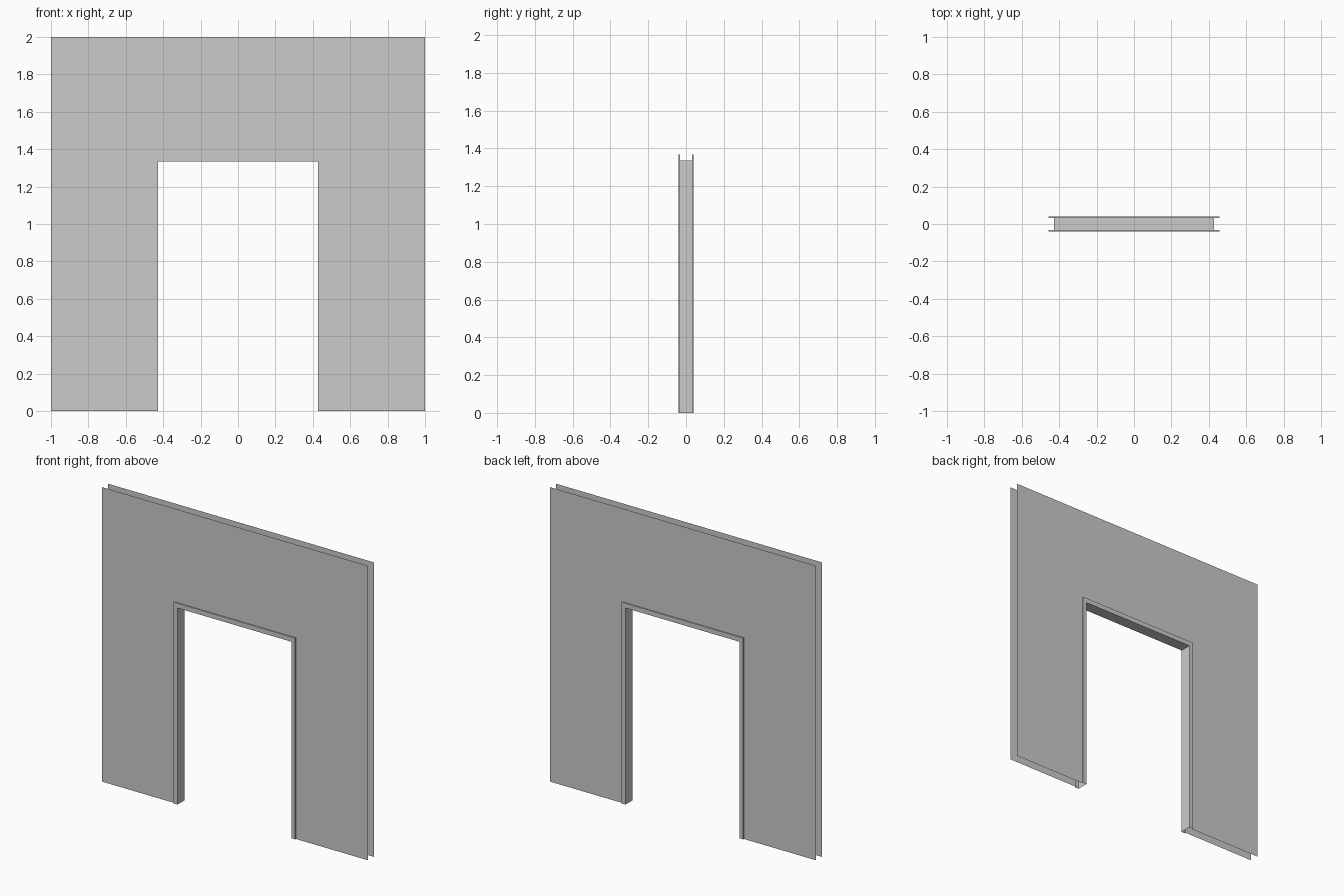
import bpy, bmesh

if "Cube" in bpy.data.objects:
    bpy.data.objects.remove(bpy.data.objects["Cube"])

WALL_Y, TRIM_Y = 0.031, 0.039      # half depths of wall sheets and raised trim
OUTER = (1.0, 2.0)                 # half width, height
LIP = (0.456, 1.367)
OPENING = (0.428, 1.335)


def arch_loft(name, loops):
    """Join a row of U-shaped outlines, each (half width, height, y)."""
    bm = bmesh.new()
    rows = [[bm.verts.new(p) for p in ((-w, y, 0), (-w, y, h), (w, y, h), (w, y, 0))]
            for w, h, y in loops]
    for a, b in zip(rows, rows[1:]):
        for i in range(3):
            bm.faces.new((a[i], a[i + 1], b[i + 1], b[i]))
    # All faces follow the same turn, so check one and flip them together
    bm.normal_update()
    bm.faces.ensure_lookup_table()
    f = bm.faces[0]
    if len(loops) == 2:
        flip = f.normal.y * loops[0][2] < 0
    else:
        flip = f.normal.x > 0
    if flip:
        bmesh.ops.reverse_faces(bm, faces=bm.faces[:])
    mesh = bpy.data.meshes.new(name)
    bm.to_mesh(mesh)
    bm.free()
    obj = bpy.data.objects.new(name, mesh)
    bpy.context.collection.objects.link(obj)
    return obj


# Thin wall sheets, front and back, open at their outer edges
for name, y in (("front_wall_sheet", -WALL_Y), ("back_wall_sheet", WALL_Y)):
    arch_loft(name, [(*OUTER, y), (*LIP, y)])

# Door lining with a raised lip on both sides of the wall
arch_loft("door_lining", [
    (*LIP, -WALL_Y), (*LIP, -TRIM_Y), (*OPENING, -TRIM_Y),
    (*OPENING, TRIM_Y), (*LIP, TRIM_Y), (*LIP, WALL_Y)])
